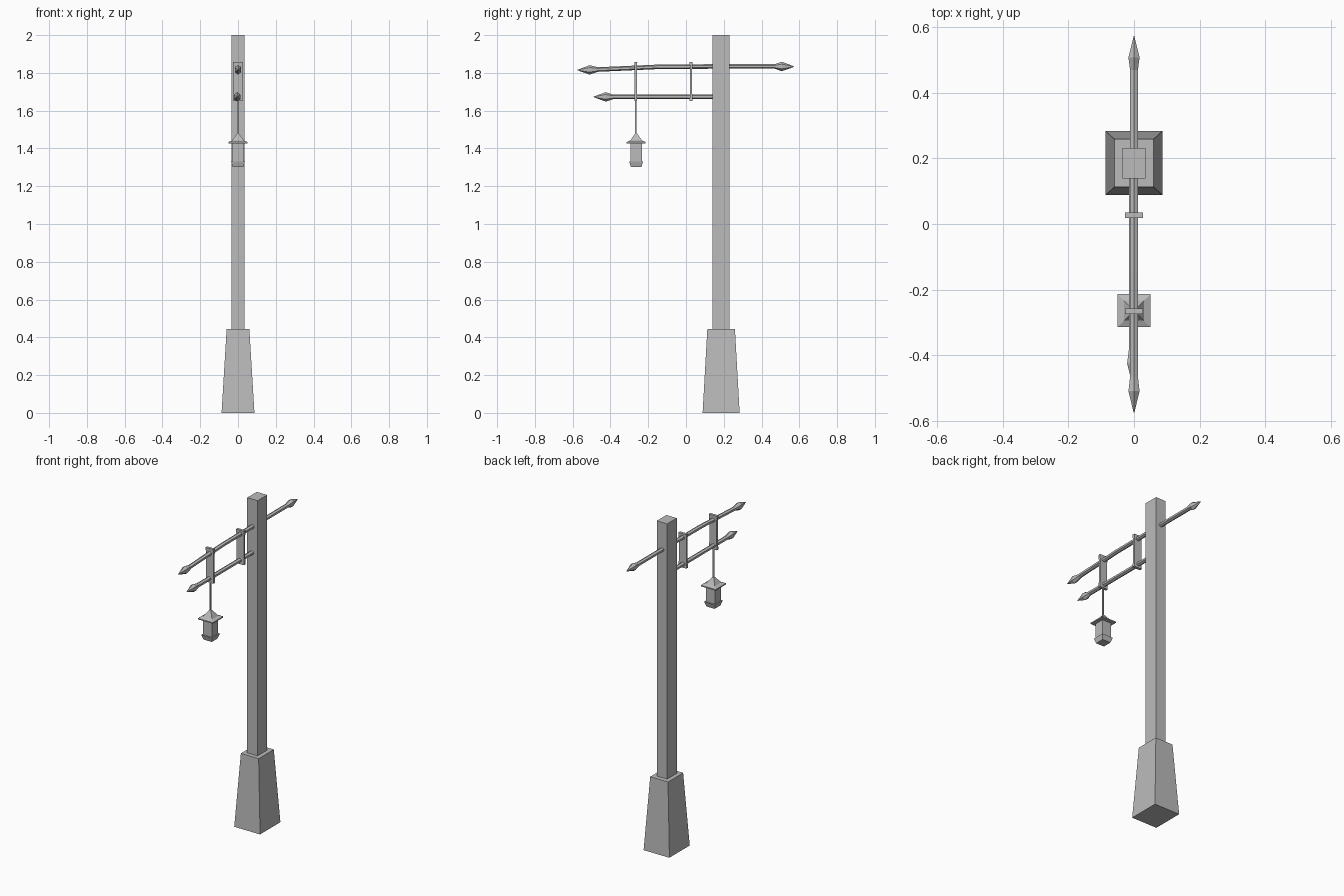
import bpy, bmesh
from math import sin, cos, pi

cube = bpy.data.objects.get("Cube")
if cube:
    bpy.data.objects.remove(cube, do_unlink=True)

stone = bpy.data.materials.new("plain grey")
stone.use_nodes = True
stone.diffuse_color = (0.5, 0.5, 0.5, 1)
stone.node_tree.nodes["Principled BSDF"].inputs["Base Color"].default_value = (0.5, 0.5, 0.5, 1)


def loft(name, rings):
    """Skin a list of equal-length point rings and cap both ends."""
    bm = bmesh.new()
    rows = [[bm.verts.new(p) for p in ring] for ring in rings]
    n = len(rows[0])
    for a, b in zip(rows, rows[1:]):
        for i in range(n):
            j = (i + 1) % n
            bm.faces.new((a[i], a[j], b[j], b[i]))
    bm.faces.new(rows[0])
    bm.faces.new(rows[-1])
    bmesh.ops.recalc_face_normals(bm, faces=bm.faces)
    mesh = bpy.data.meshes.new(name)
    bm.to_mesh(mesh)
    bm.free()
    mesh.materials.append(stone)
    obj = bpy.data.objects.new(name, mesh)
    bpy.context.collection.objects.link(obj)
    return obj


def tower(name, y, levels):
    """Stack of rectangles: each level is (z, half width, half depth)."""
    loft(name, [[(sx * w, y + sy * d, z)
                 for sx, sy in ((-1, -1), (1, -1), (1, 1), (-1, 1))]
                for z, w, d in levels])


def bar(name, x, stations):
    """Six-sided bar along y: each station is (y, z, half width, half height)."""
    loft(name, [[(x + w * sin(i * pi / 3) / sin(pi / 3), y, z + h * cos(i * pi / 3))
                 for i in range(6)] for y, z, w, h in stations])


# Post and tapered foot
tower("post", 0.185, [(0.40, 0.035, 0.046), (2.0, 0.035, 0.046)])
tower("foot", 0.186, [(0, 0.087, 0.098), (0.445, 0.06, 0.073)])

# Spear-tipped cross bars
R = 0.012
bar("upper_bar", 0, [
    (-0.575, 1.815, 0.001, 0.001), (-0.51, 1.816, 0.017, 0.025),
    (-0.465, 1.818, R, R), (-0.15, 1.832, R, R), (0.13, 1.834, R, R),
    (0.47, 1.834, R, R), (0.508, 1.834, 0.017, 0.025), (0.573, 1.833, 0.001, 0.001)])
bar("lower_bar", -0.004, [
    (-0.49, 1.673, 0.001, 0.001), (-0.425, 1.673, 0.017, 0.025),
    (-0.385, 1.673, R, R), (0.16, 1.673, R, R)])

# Plates tying the two bars together, slimmer in the middle
for name, y in (("front_tie_plate", -0.266), ("rear_tie_plate", 0.027)):
    tower(name, y, [(1.65, 0.027, 0.008), (1.69, 0.025, 0.006),
                    (1.82, 0.025, 0.006), (1.857, 0.027, 0.008)])

# Hanging lantern
LY = -0.264
tower("lantern_cord", LY - 0.002, [(1.46, 0.004, 0.004), (1.67, 0.004, 0.004)])
tower("lantern_roof", LY, [(1.425, 0.028, 0.028), (1.427, 0.05, 0.05), (1.434, 0.05, 0.05),
                           (1.442, 0.031, 0.031), (1.478, 0.006, 0.006)])
tower("lantern_body", LY, [(1.32, 0.03, 0.03), (1.43, 0.03, 0.03)])
tower("lantern_cup", LY, [(1.302, 0.028, 0.028), (1.332, 0.037, 0.037)])
